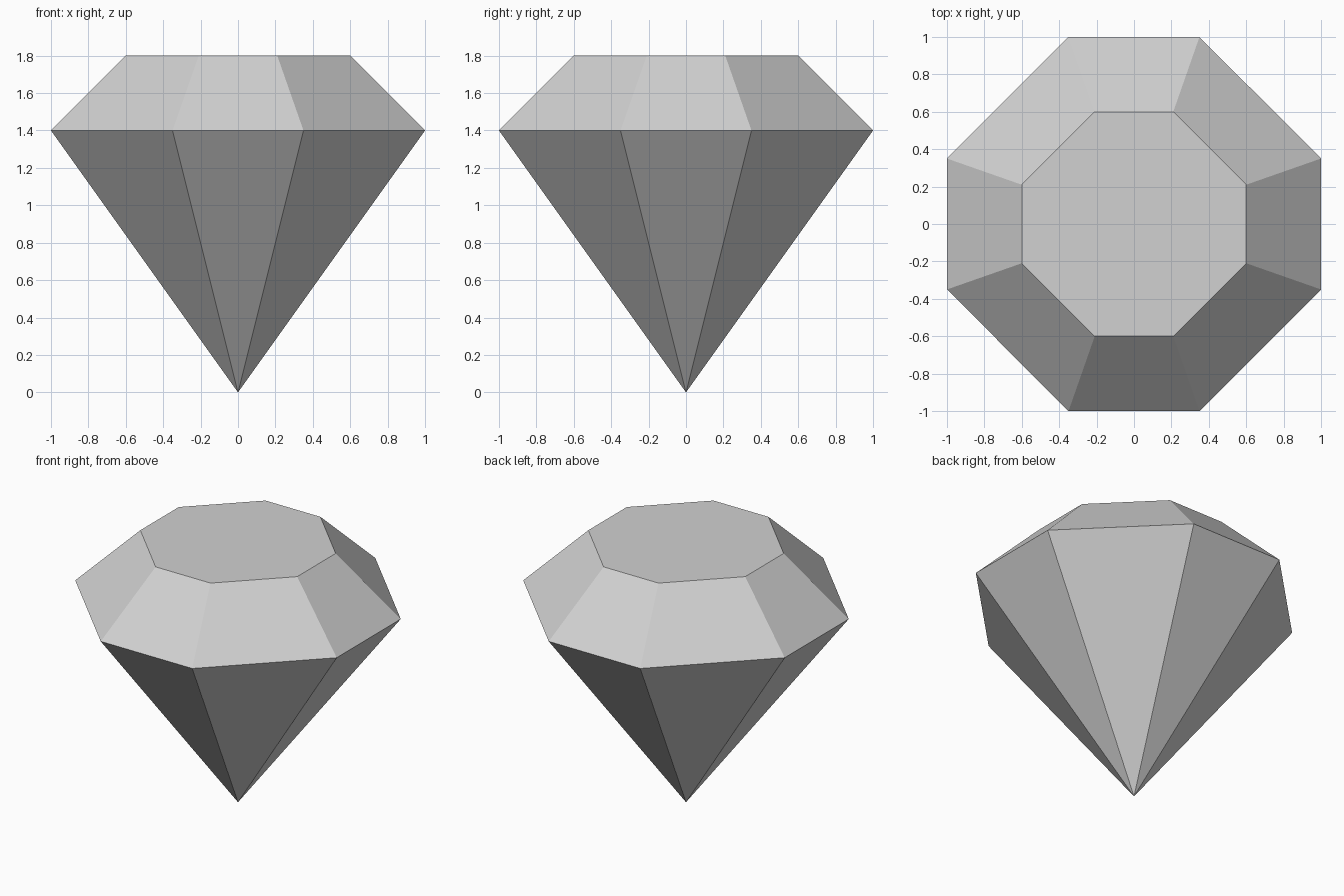
import bpy
import bmesh

cube = bpy.data.objects.get("Cube")
if cube:
    bpy.data.objects.remove(cube, do_unlink=True)

# Single pale grey material
grey = bpy.data.materials.new("pale_grey")
grey.use_nodes = True
colour = (0.64, 0.64, 0.64, 1.0)
grey.diffuse_color = colour
grey.node_tree.nodes["Principled BSDF"].inputs["Base Color"].default_value = colour

CUT = 0.35  # half-width of each straight side, relative to the radius


def octagon(bm, radius, z):
    """Ring of eight vertices: a square with cut corners, anticlockwise."""
    corners = []
    x, y = 1.0, CUT
    for _ in range(4):
        corners += [(x, y), (y, x)] if x * y > 0 else [(x, y), (-y, -x)]
        x, y = -y, x
    return [bm.verts.new((cx * radius, cy * radius, z)) for cx, cy in corners]


bm = bmesh.new()
girdle = octagon(bm, 1.0, 1.4)
table = octagon(bm, 0.6, 1.8)
tip = bm.verts.new((0, 0, 0))

# Flat top, crown facets and pointed pavilion facets
bm.faces.new(table)
for i in range(8):
    j = (i + 1) % 8
    bm.faces.new((girdle[i], girdle[j], table[j], table[i]))
    bm.faces.new((tip, girdle[j], girdle[i]))
bmesh.ops.recalc_face_normals(bm, faces=bm.faces)

mesh = bpy.data.meshes.new("cut_gem")
bm.to_mesh(mesh)
bm.free()
mesh.materials.append(grey)
gem = bpy.data.objects.new("cut_gem", mesh)
bpy.context.collection.objects.link(gem)
